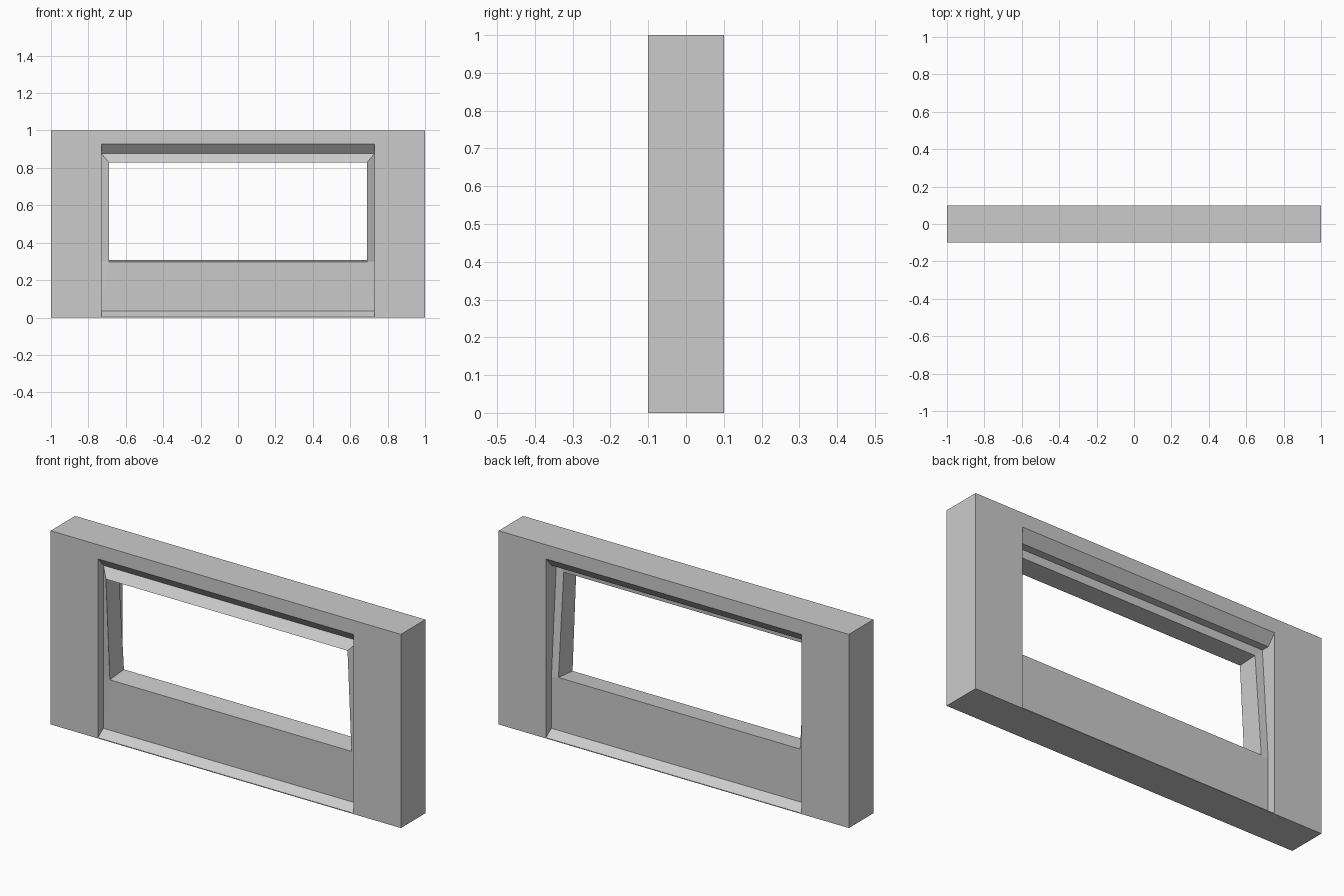
import bpy
import bmesh

if "Cube" in bpy.data.objects:
    bpy.data.objects.remove(bpy.data.objects["Cube"])

bm = bmesh.new()


def loop(side, half_w, zs, depths):
    """Six-point loop: bottom, middle and top pairs; depth is measured in from the wall face."""
    right = [(half_w, side * (0.1 - d), z) for z, d in zip(zs, depths)]
    left = [(-x, y, z) for x, y, z in reversed(right)]
    return [bm.verts.new(p) for p in right + left]


def bridge(a, b):
    n = len(a)
    for i in range(n):
        j = (i + 1) % n
        bm.faces.new((a[i], a[j], b[j], b[i]))


def wall_side(side, hole_zs, hole_depths, panel_depths=None):
    outer = loop(side, 1.0, (0, 0.3, 1), (0, 0, 0))
    rim = loop(side, 0.73, (0.004, 0.3, 0.927), (0, 0, 0))
    # chamfered sill and lintel with straight jambs
    inner_zs = (0.035, 0.3, 0.876)
    inner = loop(side, 0.73, inner_zs, (0.045, 0.045, 0.045))
    bridge(outer, rim)
    bridge(rim, inner)
    if panel_depths:
        # flat lintel underside where the panel leans away
        panel = loop(side, 0.73, inner_zs, panel_depths)
        bridge(inner, panel)
        inner = panel
    hole = loop(side, 0.69, hole_zs, hole_depths)
    bridge(inner, hole)
    return outer, hole


# Front and back faces, the upper panel leaning towards the front
front_outer, front_hole = wall_side(-1, (0.298, 0.298, 0.83), (0.04, 0.04, 0.008))
back_outer, back_hole = wall_side(1, (0.308, 0.308, 0.835), (0.045, 0.045, 0.088),
                                  (0.045, 0.045, 0.085))

# Outer edges of the wall and the window opening
bridge(front_outer, back_outer)
bridge(front_hole, back_hole)

bmesh.ops.remove_doubles(bm, verts=bm.verts, dist=0.0005)
bmesh.ops.recalc_face_normals(bm, faces=bm.faces)

mesh = bpy.data.meshes.new("window_wall")
bm.to_mesh(mesh)
bm.free()
wall = bpy.data.objects.new("window_wall", mesh)
bpy.context.collection.objects.link(wall)
